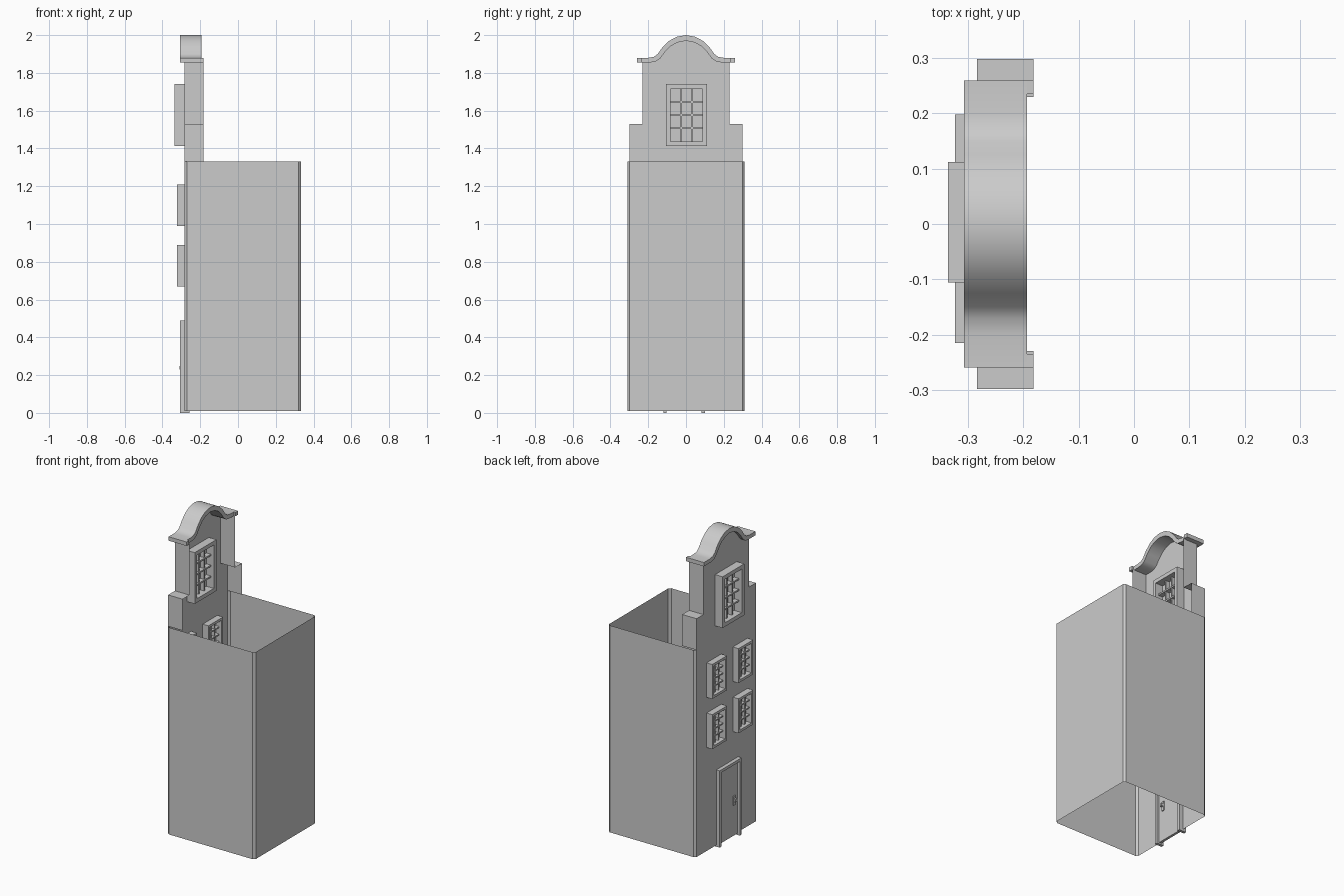
import bpy, bmesh

if "Cube" in bpy.data.objects:
    bpy.data.objects.remove(bpy.data.objects["Cube"])

WALL = -0.284  # x of the facade plane


def make(name, build):
    bm = bmesh.new()
    build(bm)
    me = bpy.data.meshes.new(name)
    bm.to_mesh(me)
    bm.free()
    ob = bpy.data.objects.new(name, me)
    bpy.context.collection.objects.link(ob)
    return ob


def smooth(ob):
    bpy.ops.object.select_all(action='DESELECT')
    bpy.context.view_layer.objects.active = ob
    ob.select_set(True)
    bpy.ops.object.shade_smooth_by_angle()


def prism(bm, pts, x0, x1):
    """Closed solid: y-z outline pushed from x0 to x1."""
    f = bm.faces.new([bm.verts.new((x0, y, z)) for y, z in pts])
    r = bmesh.ops.extrude_face_region(bm, geom=[f], use_keep_orig=True)
    vs = [v for v in r['geom'] if isinstance(v, bmesh.types.BMVert)]
    bmesh.ops.translate(bm, vec=(x1 - x0, 0, 0), verts=vs)
    bmesh.ops.recalc_face_normals(bm, faces=bm.faces[:])


def box(bm, x0, x1, y0, y1, z0, z1):
    prism(bm, [(y0, z0), (y1, z0), (y1, z1), (y0, z1)], x0, x1)


def ring(bm, x0, x1, y0, y1, z0, z1, w):
    """Rectangular frame with mitred corners."""
    def loop(x, d):
        return [bm.verts.new((x, y, z)) for y, z in
                ((y0 + d, z0 + d), (y1 - d, z0 + d), (y1 - d, z1 - d), (y0 + d, z1 - d))]
    loops = [loop(x0, 0), loop(x1, 0), loop(x1, w), loop(x0, w)]
    for a, b in zip(loops, loops[1:] + loops[:1]):
        for i in range(4):
            j = (i + 1) % 4
            bm.faces.new((a[i], a[j], b[j], b[i]))
    bmesh.ops.recalc_face_normals(bm, faces=bm.faces[:])


def mirror(half):
    """Mirror a half outline (last point on the centre line) across y = 0."""
    return half + [(-y, z) for y, z in reversed(half[:-1])]


# House body: open tube with chamfered corners
def body(bm):
    half = [(WALL, 0.299), (-0.271, 0.310), (0.321, 0.310), (0.334, 0.298)]
    plan = half + [(x, -y) for x, y in reversed(half)]
    lo = [bm.verts.new((x, y, 0.01)) for x, y in plan]
    hi = [bm.verts.new((x, y, 1.33)) for x, y in plan]
    for i in range(len(plan)):
        j = (i + 1) % len(plan)
        bm.faces.new((lo[i], lo[j], hi[j], hi[i]))
    bmesh.ops.recalc_face_normals(bm, faces=bm.faces[:])


make("house_body", body)

outer = [(0.26, 1.88), (0.20, 1.88), (0.17, 1.885), (0.15, 1.90), (0.125, 1.935),
         (0.09, 1.969), (0.05, 1.991), (0, 2.0)]
inner = [(0.26, 1.855), (0.19, 1.855), (0.16, 1.860), (0.138, 1.875), (0.11, 1.912),
         (0.08, 1.942), (0.045, 1.961), (0, 1.97)]
side = [(0.299, 1.33), (0.299, 1.53), (0.23, 1.53), (0.23, 1.857)]


# Stepped gable: flat front with side returns, open behind
def gable(bm):
    bm.faces.new([bm.verts.new((WALL, y, z)) for y, z in mirror(side + inner[1:])])
    for s in (1, -1):
        a = [bm.verts.new((WALL, s * y, z)) for y, z in side]
        b = [bm.verts.new((-0.182, s * y, z)) for y, z in side]
        for i in range(len(side) - 1):
            q = (a[i], b[i], b[i + 1], a[i + 1])
            bm.faces.new(q if s < 0 else q[::-1])
    bmesh.ops.remove_doubles(bm, verts=bm.verts[:], dist=1e-5)


make("gable", gable)


# Curved cornice with small end blocks
def cornice(bm):
    prism(bm, mirror(outer) + mirror(inner)[::-1], -0.308, -0.194)
    for s in (-1, 1):
        y = sorted((s * 0.235, s * 0.26))
        box(bm, -0.194, -0.182, *y, 1.855, 1.88)


smooth(make("cornice", cornice))


# Windows: frame passing through the wall, with glazing bars
def window(name, y0, y1, z0, z1, depth, w, bar):
    def build(bm):
        ring(bm, WALL - depth, WALL + depth, y0, y1, z0, z1, w)
        iy0, iy1, iz0, iz1 = y0 + w, y1 - w, z0 + w, z1 - w
        d = depth * 0.5
        for i in (1, 2):
            y = iy0 + (iy1 - iy0) * i / 3
            box(bm, WALL - d, WALL + d, y - bar, y + bar, iz0, iz1)
        for i in (1, 2, 3):
            z = iz0 + (iz1 - iz0) * i / 4
            box(bm, WALL - d * 1.2, WALL + d * 1.2, iy0, iy1, z - bar, z + bar)
    make(name, build)


for row, z in (("lower", 0.67), ("upper", 0.99)):
    for col, y in (("left", 0.05), ("right", -0.215)):
        window(f"window_{row}_{col}", y, y + 0.148, z, z + 0.22, 0.04, 0.016, 0.004)
window("gable_window", -0.106, 0.112, 1.413, 1.74, 0.053, 0.025, 0.005)


# Door frame, door leaf and handle
def door_frame(bm):
    a, b, t, w = -0.12, 0.1, 0.49, 0.018
    prism(bm, [(a, 0), (a, t), (b, t), (b, 0), (b - w, 0), (b - w, t - w),
               (a + w, t - w), (a + w, 0)], -0.308, -0.258)


make("door_frame", door_frame)
make("door", lambda bm: box(bm, WALL - 0.008, WALL + 0.008, -0.102, 0.082, 0.01, 0.472))


def handle(bm):
    for s in (-1, 1):
        for d0, d1, y0, y1, z0, z1 in ((0.008, 0.014, -0.075, -0.055, 0.205, 0.265),
                                       (0.014, 0.027, -0.073, -0.057, 0.23, 0.248)):
            x = sorted((WALL + s * d0, WALL + s * d1))
            box(bm, *x, y0, y1, z0, z1)


make("door_handle", handle)
